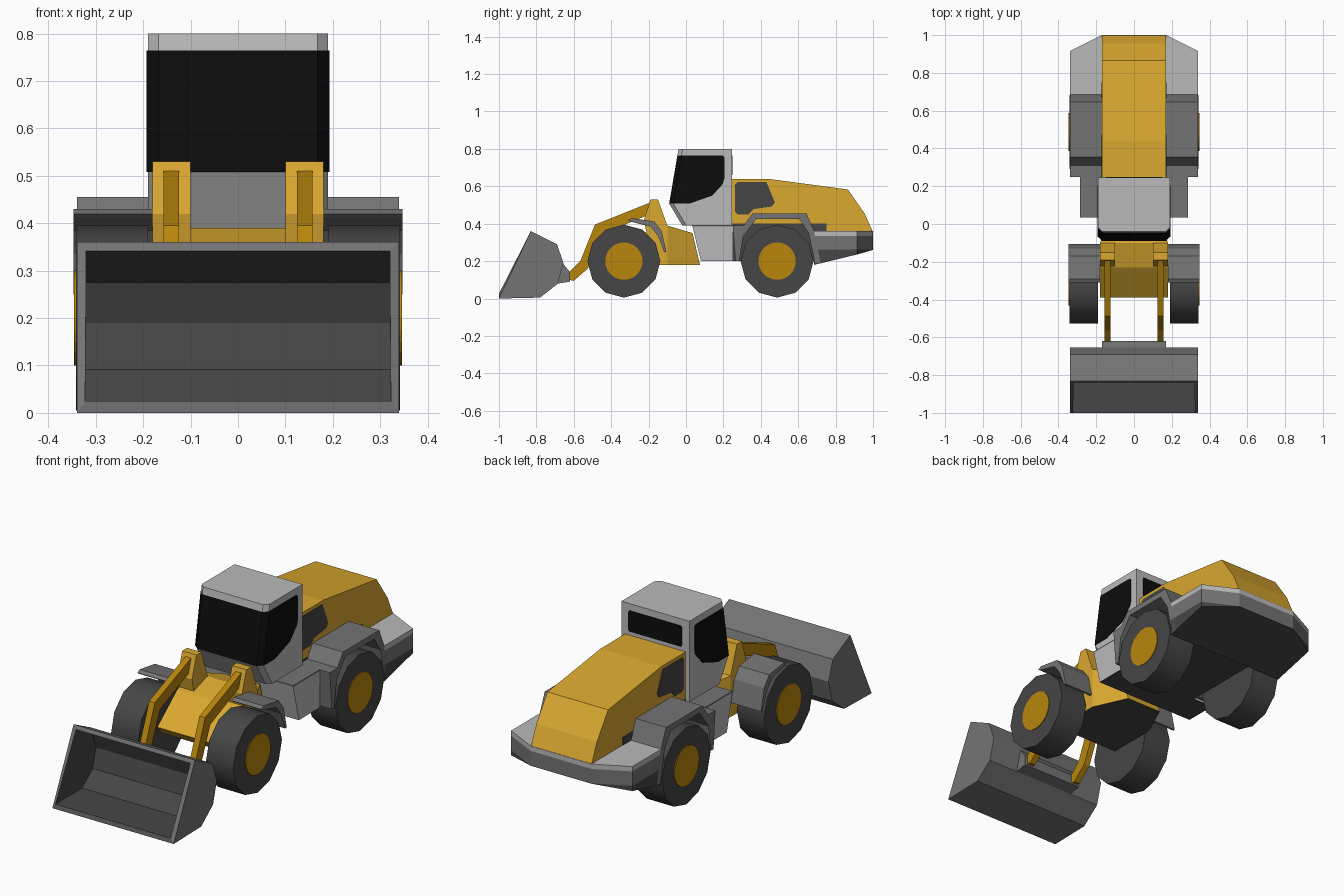
import bpy, bmesh, math

if "Cube" in bpy.data.objects:
    bpy.data.objects.remove(bpy.data.objects["Cube"])


def mat(name, r, g, b):
    m = bpy.data.materials.new(name)
    m.diffuse_color = [((c / 255 + 0.055) / 1.055) ** 2.4 for c in (r, g, b)] + [1]
    m.use_nodes = True
    m.node_tree.nodes["Principled BSDF"].inputs["Base Color"].default_value = m.diffuse_color
    return m


GOLD = mat("golden yellow", 218, 168, 48)
AMBER = mat("dark amber", 184, 134, 11)
LIGHT = mat("light grey", 186, 186, 186)
GREY = mat("mid grey", 116, 116, 116)
DARK = mat("dark grey", 70, 70, 70)
BLACK = mat("window black", 12, 12, 12)


def loft(name, rings, mats, mirror=False, rule=None):
    """Solid through equal rings of points; rule(face) picks the material."""
    bm = bmesh.new()
    vs = [[bm.verts.new(p) for p in r] for r in rings]
    n = len(rings[0])
    for a, b in zip(vs, vs[1:]):
        for i in range(n):
            j = (i + 1) % n
            bm.faces.new((a[i], a[j], b[j], b[i]))
    bm.faces.new(vs[0])
    bm.faces.new(vs[-1])
    bmesh.ops.recalc_face_normals(bm, faces=bm.faces)
    bm.normal_update()
    if rule:
        for f in bm.faces:
            f.material_index = rule(f)
    me = bpy.data.meshes.new(name)
    bm.to_mesh(me)
    bm.free()
    ob = bpy.data.objects.new(name, me)
    bpy.context.collection.objects.link(ob)
    for m in mats:
        me.materials.append(m)
    if mirror:
        ob.modifiers.new("mirror", 'MIRROR')
    return ob


def prism(name, yz, x0, x1, mats, mirror=False, rule=None):
    """Side profile (y, z) extruded from x0 to x1."""
    return loft(name, [[(x, y, z) for y, z in yz] for x in (x0, x1)], mats, mirror, rule)


def underside(f):
    return int(f.normal.z < -0.9)


# Bucket: closed prism, front face removed, thickened with a dark inside
bucket = prism("bucket", [(-1, 0), (-.83, .36), (-.69, .29), (-.655, .19),
                          (-.685, .08), (-.78, .005)], -.34, .34, [GREY, DARK])
bm = bmesh.new()
bm.from_mesh(bucket.data)
bm.normal_update()
front = max(bm.faces, key=lambda f: -f.normal.y + f.normal.z * .3)
bmesh.ops.delete(bm, geom=[front], context='FACES_ONLY')
bm.to_mesh(bucket.data)
bm.free()
sol = bucket.modifiers.new("wall", 'SOLIDIFY')
sol.thickness, sol.offset, sol.use_even_offset = .02, -1, True
sol.material_offset = 1
sol.material_offset_rim = 0

prism("bucket_bracket", [(-.66, .19), (-.62, .14), (-.62, .09), (-.685, .08)],
      -.17, .17, [GREY])

# Lifting arms and their towers
prism("lift_arm", [(-.625, .14), (-.565, .2), (-.487, .395), (-.2, .51), (-.165, .51),
                   (-.165, .455), (-.22, .44), (-.445, .345), (-.525, .16), (-.6, .095),
                   (-.625, .1)], .125, .157, [AMBER], True)
prism("arm_tower", [(-.19, .53), (-.15, .53), (-.1, .39), (-.1, .3), (-.2, .3),
                    (-.225, .42)], .1, .18, [GOLD], True)

# Front chassis and the narrowing hitch behind it
prism("front_chassis", [(-.39, .22), (-.23, .35), (-.1, .39), (-.1, .18), (-.36, .18)],
      -.18, .18, [GOLD, DARK], rule=underside)
loft("hitch", [[(-.18, -.1, .18), (.18, -.1, .18), (.18, -.1, .39), (-.18, -.1, .39)],
               [(-.1, .075, .18), (.1, .075, .18), (.1, .035, .35), (-.1, .035, .35)]],
     [GOLD, DARK], rule=underside)

# Front fenders
prism("front_fender", [(-.31, .42), (-.29, .43), (-.17, .412), (-.13, .36), (-.105, .25),
                       (-.117, .25), (-.15, .335), (-.19, .385), (-.3, .412)],
      .18, .347, [GREY], True)


# Wheels: twelve-sided tyres with flat amber hubs
def wheel_ring(x, r, n, y):
    return [(x, y + r * math.sin(i * math.tau / n), .2 + r * math.cos(i * math.tau / n))
            for i in range(n)]


for side, y in (("front", -.332), ("rear", .487)):
    tyre = loft(side + "_tyre", [wheel_ring(x, .195, 12, y) for x in (.19, .342)], [DARK], True)
    for f in tyre.data.polygons:
        f.use_smooth = len(f.vertices) == 4
    for e in tyre.data.edges:
        a, b = (tyre.data.vertices[i].co.x for i in e.vertices)
        e.use_edge_sharp = abs(a - b) < .01
    loft(side + "_hub", [wheel_ring(x, .1, 24, y) for x in (.335, .346)], [AMBER], True)


# Cab: rings with chamfered front corners, black glass band at the front
def cab_ring(z, yf):
    return [(-.19, .245, z), (-.19, yf + .022, z), (-.168, yf, z),
            (.168, yf, z), (.19, yf + .022, z), (.19, .245, z)]


def glass(f):
    c = f.calc_center_median()
    return int(.55 < c.z < .7 and f.normal.y < -.3)


loft("cab", [cab_ring(.39, -.02), cab_ring(.508, -.09), cab_ring(.765, -.046),
             cab_ring(.8, -.04)], [LIGHT, BLACK], rule=glass)
prism("side_window", [(-.068, .508), (.02, .508), (.14, .55), (.195, .61), (.205, .64),
                      (.205, .755), (.195, .765), (-.024, .765)], .188, .193, [BLACK], True)
loft("rear_window", [[(-.145, y, .66), (.145, y, .66), (.15, y, .67), (.15, y, .755),
                      (.145, y, .765), (-.145, y, .765), (-.15, y, .755), (-.15, y, .67)]
                     for y in (.243, .249)], [BLACK])

# Lower cab body with a darker step on top
prism("cab_base", [(.035, .385), (.25, .385), (.25, .2), (.08, .2)], -.285, .285,
      [LIGHT, DARK], rule=underside)
prism("step_plate", [(.035, .385), (.035, .392), (.25, .392), (.25, .385)],
      .17, .285, [GREY], True)

# Rear frame and engine hood
prism("rear_frame", [(.24, .2), (.24, .4), (.75, .4), (.75, .2)], -.172, .172, [DARK])
prism("engine_hood", [(.24, .37), (.24, .64), (.44, .64), (.866, .583), (.955, .455),
                      (1, .355), (.7, .355)], -.17, .17, [GOLD])
prism("hood_vent", [(.262, .61), (.275, .622), (.43, .622), (.475, .515), (.46, .492),
                    (.36, .478), (.335, .45), (.275, .45), (.262, .465)],
      .168, .173, [DARK], True)

# Rear fenders arching over the wheels
prism("rear_fender", [(.265, .2), (.25, .39), (.31, .392), (.355, .455), (.645, .455),
                      (.685, .36), (.72, .19), (.69, .19), (.655, .35), (.605, .425),
                      (.375, .425), (.305, .33), (.285, .2)], .165, .34, [GREY], True)

# Rear counterweight in three layers with a sloping underside
PLAN = [(-.34, .685), (-.34, .915), (-.17, 1), (.17, 1), (.34, .915), (.34, .685)]


def layer(z):
    return [(x, y, z(y)) for x, y in PLAN]


top = lambda y: .36
mid = lambda y: .335
low = lambda y: .262
base = lambda y: .18 + max(0, y - .72) * .286
loft("rear_deck", [layer(top), layer(mid)], [LIGHT])
loft("counterweight", [layer(mid), layer(low)], [GREY])
loft("counterweight_base", [layer(low), layer(base)], [DARK])
